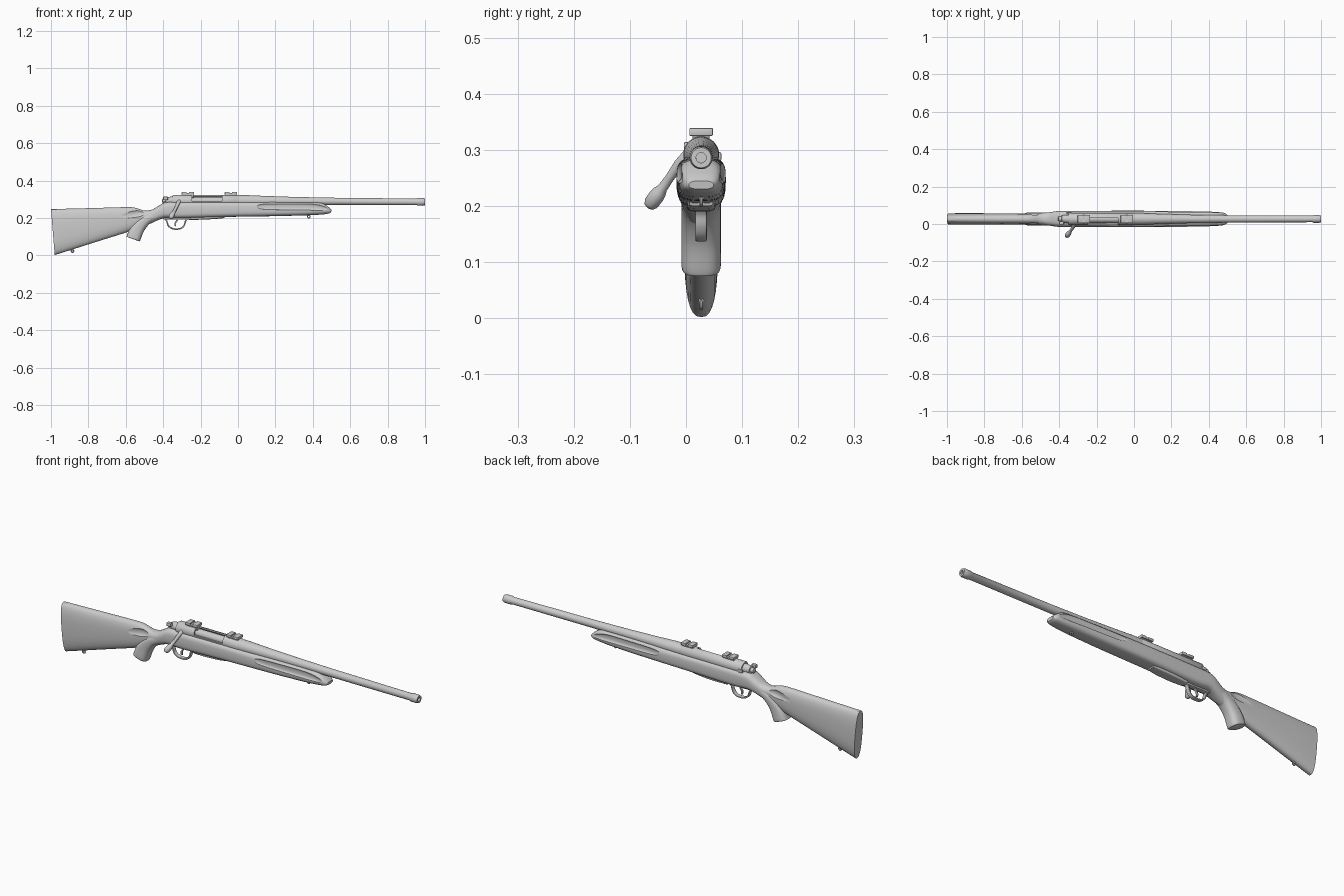
import bpy, bmesh, math
from mathutils import Vector

if "Cube" in bpy.data.objects:
    bpy.data.objects.remove(bpy.data.objects["Cube"])

Y = 0.027  # centre plane of the model


def finish(name, bm, angle=35):
    bmesh.ops.remove_doubles(bm, verts=bm.verts, dist=1e-6)
    bmesh.ops.recalc_face_normals(bm, faces=bm.faces)
    me = bpy.data.meshes.new(name)
    bm.to_mesh(me)
    bm.free()
    ob = bpy.data.objects.new(name, me)
    bpy.context.collection.objects.link(ob)
    smooth(ob, angle)
    return ob


def smooth(ob, angle=35):
    bpy.ops.object.select_all(action='DESELECT')
    ob.select_set(True)
    bpy.context.view_layer.objects.active = ob
    bpy.ops.object.shade_smooth_by_angle(angle=math.radians(angle))


def skin(name, rings):
    bm = bmesh.new()
    vs = [[bm.verts.new(p) for p in r] for r in rings]
    n = len(vs[0])
    for a, b in zip(vs, vs[1:]):
        for i in range(n):
            bm.faces.new((a[i], a[(i + 1) % n], b[(i + 1) % n], b[i]))
    bm.faces.new(vs[0])
    bm.faces.new(vs[-1])
    return finish(name, bm)


def spline(rows, steps):
    out = []
    for i in range(len(rows) - 1):
        p = [rows[max(0, min(len(rows) - 1, i + k))] for k in (-1, 0, 1, 2)]
        for s in range(steps):
            t = s / steps
            out.append([b + .5 * t * (c - a + t * (2*a - 5*b + 4*c - d + t * (3*(b - c) + d - a)))
                        for a, b, c, d in zip(*p)])
    return out + [list(rows[-1])]


def loft(name, rows, y=Y, steps=5, seg=32):
    """rows: top x, top z, bottom x, bottom z, half width, squareness"""
    rings = []
    for xt, zt, xb, zb, hw, n in spline(rows, steps):
        ring = []
        for i in range(seg):
            a = 2 * math.pi * i / seg
            c, s = math.cos(a), math.sin(a)
            u = math.copysign(abs(c) ** (2 / n), c)
            v = .5 + .5 * math.copysign(abs(s) ** (2 / n), s)
            ring.append((xb + (xt - xb) * v, y + hw * u, zb + (zt - zb) * v))
        rings.append(ring)
    return skin(name, rings)


def lathe(name, prof, zc=lambda x: .292, y=Y, seg=32):
    return skin(name, [[(x, y + r * math.cos(2 * math.pi * i / seg),
                         zc(x) + r * math.sin(2 * math.pi * i / seg)) for i in range(seg)]
                       for x, r in prof])


def band(name, pts, t, hw):
    """strip of thickness t following a path in the side plane"""
    pts = spline(pts, 5)
    rows = []
    for i, (x, z) in enumerate(pts):
        a, b = pts[max(0, i - 1)], pts[min(len(pts) - 1, i + 1)]
        d = Vector((b[0] - a[0], b[1] - a[1])).normalized() * t
        rows.append((x - d.y, z + d.x, x + d.y, z - d.x, hw, 5))
    return loft(name, rows, steps=1, seg=16)


def box(name, x0, x1, y0, y1, z0, z1, bevel=.002):
    bm = bmesh.new()
    bmesh.ops.create_cube(bm, size=1)
    for v in bm.verts:
        v.co = ((x0 + x1) / 2 + v.co.x * (x1 - x0), (y0 + y1) / 2 + v.co.y * (y1 - y0),
                (z0 + z1) / 2 + v.co.z * (z1 - z0))
    if bevel:
        bmesh.ops.bevel(bm, geom=bm.edges[:], offset=bevel, segments=2, profile=.5, affect='EDGES')
    return finish(name, bm)


def boolean(ob, tool, op='DIFFERENCE'):
    m = ob.modifiers.new('bool', 'BOOLEAN')
    m.operation, m.object, m.solver = op, tool, 'EXACT'
    bpy.ops.object.select_all(action='DESELECT')
    ob.select_set(True)
    bpy.context.view_layer.objects.active = ob
    bpy.ops.object.modifier_apply(modifier=m.name)
    bpy.data.objects.remove(tool)


# Stock: butt, wrist, body and fore-end in one loft
stock = loft('stock', [
    (-1.0, .248, -.98, .002, .030, 2.6), (-.9, .250, -.885, .032, .031, 2.6),
    (-.75, .254, -.74, .078, .030, 2.6), (-.6, .258, -.60, .122, .029, 2.5),
    (-.55, .255, -.54, .145, .029, 2.4), (-.50, .240, -.48, .165, .031, 2.4),
    (-.46, .245, -.44, .183, .036, 2.5), (-.42, .268, -.41, .195, .041, 2.8),
    (-.385, .284, -.38, .201, .043, 3.2), (-.30, .286, -.30, .199, .043, 3.6),
    (-.05, .287, -.05, .206, .044, 3.6), (.2, .286, .2, .210, .043, 3.4),
    (.38, .284, .38, .215, .040, 3.2), (.445, .281, .45, .219, .037, 3.0),
    (.48, .262, .485, .224, .032, 2.8), (.5, .245, .498, .230, .022, 2.6)])
# Pistol grip
boolean(stock, loft('grip', [
    (-.597, .100, -.527, .075, .030, 2.8), (-.594, .106, -.522, .082, .035, 2.8),
    (-.575, .150, -.500, .135, .035, 2.7), (-.530, .198, -.462, .178, .035, 2.6),
    (-.455, .240, -.405, .200, .035, 2.6)]), 'UNION')
# Side flutes on the fore-end and scoops behind the wrist
for s in (-1, 1):
    boolean(stock, loft('flute_cutter', [
        (.10, .263, .10, .258, .001, 2), (.13, .276, .14, .246, .008, 2.4),
        (.28, .280, .28, .243, .011, 2.6), (.40, .278, .42, .240, .014, 2.6),
        (.47, .262, .49, .238, .012, 2.4)], y=Y + s * .045))
    boolean(stock, loft('scoop_cutter', [
        (-.66, .208, -.66, .204, .001, 2), (-.61, .232, -.60, .198, .008, 2),
        (-.54, .248, -.53, .205, .015, 2), (-.49, .246, -.48, .226, .002, 2)], y=Y + s * .034))
smooth(stock, 30)

# Barrel with crowned muzzle
lathe('barrel', [(-.02, .024), (-.02, .031), (.04, .031), (.14, .027), (.30, .0225), (.5, .0195),
                 (.955, .0175), (.96, .0205), (.99, .0205), (1, .018), (1, .009), (.94, .009)],
      zc=lambda x: .292 - .006 * max(0, x))

# Receiver tube with an ejection port on the right
receiver = lathe('receiver', [(-.35, .010), (-.35, .029), (-.345, .032), (-.003, .032), (0, .030), (0, .010)])
boolean(receiver, lathe('bore_cutter', [(-.29, .024), (-.03, .024)]))
boolean(receiver, box('port_cutter', -.245, -.085, -.05, Y + .004, .291, .36, 0))
smooth(receiver)

# Bolt body and shroud
lathe('bolt', [(-.30, .018), (-.298, .0205), (-.05, .0205), (-.05, .018)])
lathe('bolt_shroud', [(-.405, .007), (-.403, .012), (-.388, .013), (-.386, .019), (-.36, .022), (-.33, .024)])
box('safety_lever', -.400, -.375, Y - .031, Y - .014, .296, .314, .003)
box('bolt_release', -.36, -.335, Y + .026, Y + .036, .280, .296, .003)
box('rear_tang', -.395, -.33, Y - .016, Y + .016, .270, .290, .004)

# Bolt handle with knob
cu = bpy.data.curves.new('bolt_handle', 'CURVE')
cu.dimensions, cu.bevel_depth, cu.bevel_resolution, cu.use_fill_caps = '3D', .01, 5, True
path = [(-.312, .020, .300, 1.1), (-.315, .002, .289, 1.1), (-.322, -.012, .275, .95), (-.334, -.030, .249, .8),
        (-.343, -.042, .232, .9), (-.347, -.047, .225, 1.25), (-.351, -.053, .217, 1.4),
        (-.358, -.062, .205, 1.35), (-.361, -.0655, .200, 1.0), (-.362, -.067, .198, .5)]
sp = cu.splines.new('POLY')
sp.points.add(len(path) - 1)
for p, (x, y, z, r) in zip(sp.points, path):
    p.co, p.radius = (x, y, z, 1), r
sp.use_smooth = True
bpy.context.collection.objects.link(bpy.data.objects.new('bolt_handle', cu))

# Sight mount bases with a cross slot
for name, x in (('rear', -.268), ('front', -.038)):
    box(name + '_mount_base', x - .030, x + .030, Y - .015, Y + .015, .308, .328)
    plate = box(name + '_mount_plate', x - .033, x + .033, Y - .021, Y + .021, .325, .339)
    boolean(plate, box('slot_cutter', x - .007, x + .007, -.1, .1, .333, .36, 0))
    smooth(plate)

# Trigger guard, trigger and floor plate
band('trigger_guard', [(-.392, .204), (-.380, .180), (-.372, .158), (-.352, .144), (-.325, .141),
                       (-.300, .147), (-.286, .165), (-.280, .185), (-.268, .200)], .004, .010)
band('trigger', [(-.322, .205), (-.326, .188), (-.335, .172), (-.334, .156)], .004, .005)
box('guard_plate', -.40, -.26, Y - .012, Y + .012, .192, .206, .003)
loft('floor_plate', [(-.272, .215, -.262, .190, .020, 5), (-.20, .215, -.20, .191, .025, 5),
                     (-.12, .215, -.12, .195, .025, 5), (-.068, .215, -.072, .200, .021, 5)])

# Sling studs under the butt and fore-end
for name, x, z in (('rear', -.885, .029), ('front', .378, .213)):
    lathe(name + '_stud_post', [(x - .005, .005), (x + .005, .005)], zc=lambda _, z=z: z + .002, seg=12)
    bpy.ops.mesh.primitive_torus_add(major_radius=.007, minor_radius=.003, major_segments=20, minor_segments=8,
                                     location=(x, Y, z - .005), rotation=(math.pi / 2, 0, 0))
    ob = bpy.context.object
    ob.name = name + '_stud_eye'
    smooth(ob)
